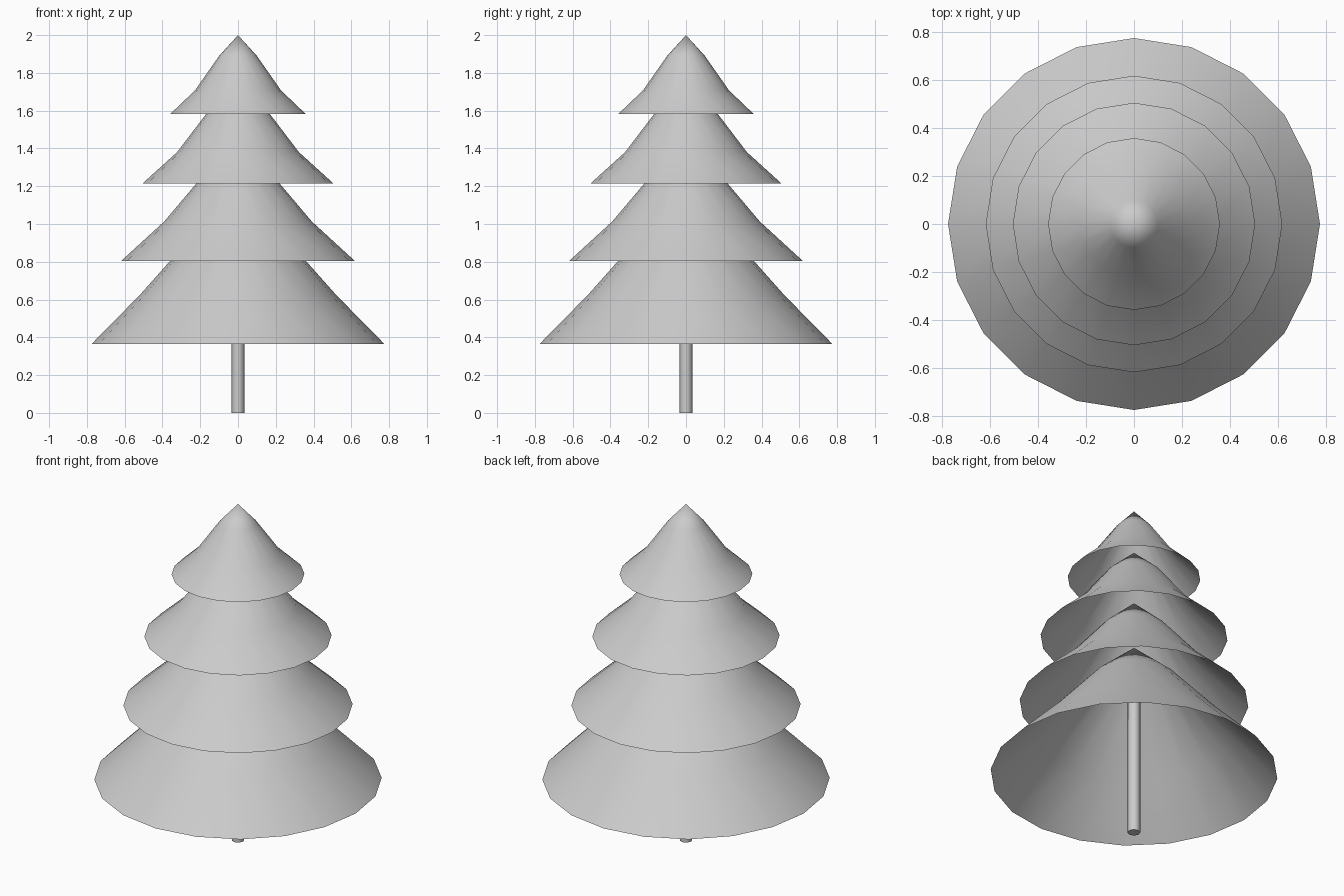
import bpy, bmesh
from math import cos, sin, pi, radians

if "Cube" in bpy.data.objects:
    bpy.data.objects.remove(bpy.data.objects["Cube"])

SIDES = 20


def finish(name, bm, angle):
    bmesh.ops.recalc_face_normals(bm, faces=bm.faces)
    mesh = bpy.data.meshes.new(name)
    bm.to_mesh(mesh)
    bm.free()
    obj = bpy.data.objects.new(name, mesh)
    bpy.context.collection.objects.link(obj)
    bpy.ops.object.select_all(action='DESELECT')
    obj.select_set(True)
    bpy.context.view_layer.objects.active = obj
    bpy.ops.object.shade_smooth_by_angle(angle=radians(angle))


def open_cone(name, apex_z, rings):
    """Hollow skirt of branches: apex fan, then rings of quads, open below."""
    bm = bmesh.new()
    apex = bm.verts.new((0, 0, apex_z))
    loops = [[bm.verts.new((r * cos(2 * pi * i / SIDES), r * sin(2 * pi * i / SIDES), z))
              for i in range(SIDES)] for r, z in rings]
    for i in range(SIDES):
        j = (i + 1) % SIDES
        bm.faces.new((apex, loops[0][i], loops[0][j]))
        for up, low in zip(loops, loops[1:]):
            bm.faces.new((up[i], low[i], low[j], up[j]))
    finish(name, bm, 60)
    # keep the outside facing outward on the open shell
    mesh = bpy.data.objects[name].data
    if mesh.polygons[0].normal.z < 0:
        mesh.flip_normals()


# Branch tiers, bottom to top: apex height, then (radius, height) down to the rim
open_cone("branches_bottom", 1.15, [(0.23, 0.95), (0.522, 0.622), (0.775, 0.365)])
open_cone("branches_lower", 1.428, [(0.177, 1.266), (0.392, 1.012), (0.618, 0.805)])
open_cone("branches_upper", 1.742, [(0.15, 1.607), (0.323, 1.38), (0.505, 1.215)])
open_cone("branches_top", 2.0, [(0.10, 1.89), (0.228, 1.707), (0.358, 1.583)])

# Trunk, running up into the bottom tier
bm = bmesh.new()
bmesh.ops.create_cone(bm, cap_ends=True, segments=8, radius1=0.034, radius2=0.034, depth=1.1)
bmesh.ops.translate(bm, verts=bm.verts, vec=(0, 0, 0.55))
finish("trunk", bm, 50)
